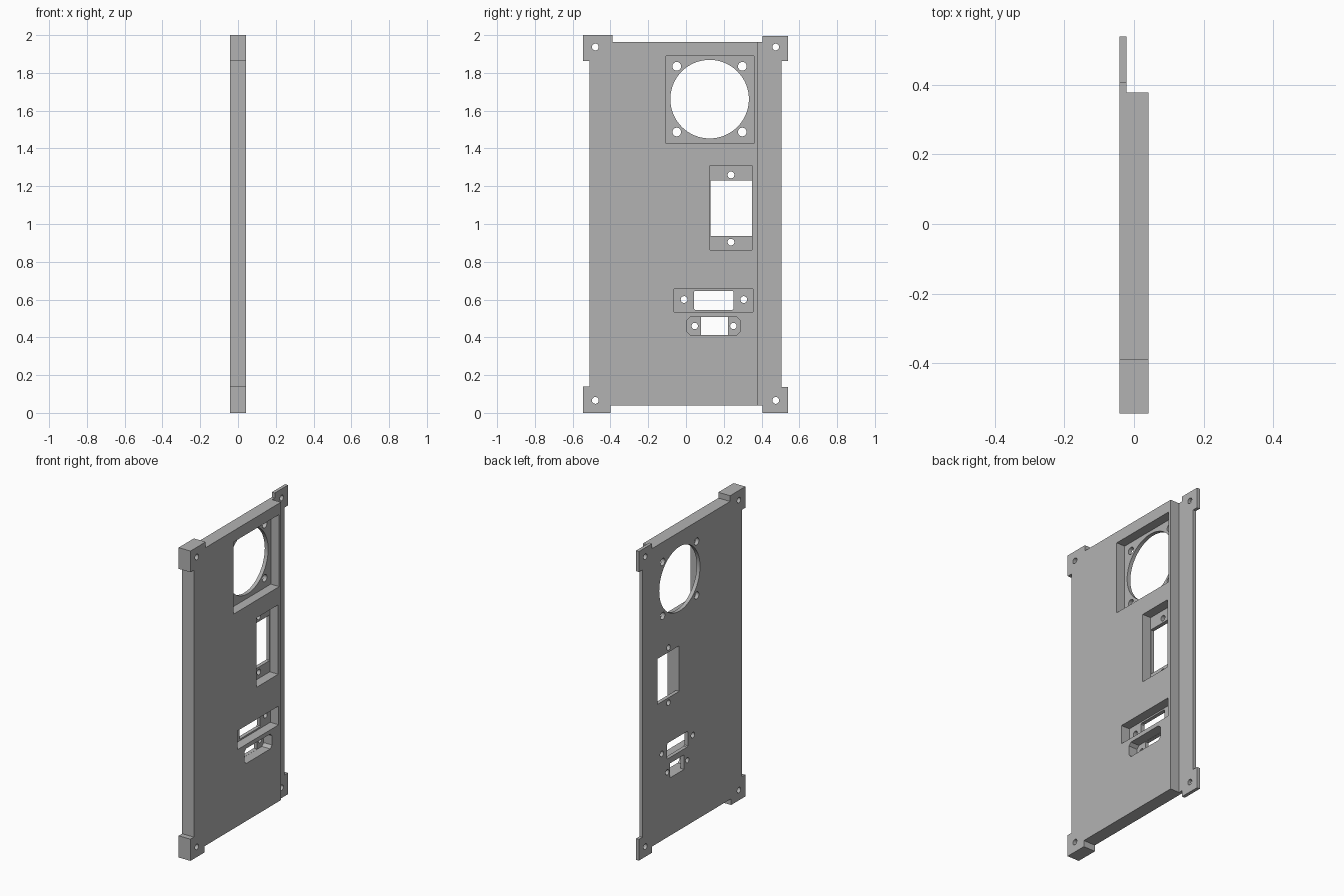
import bpy, bmesh, math

cube = bpy.data.objects.get("Cube")
if cube:
    bpy.data.objects.remove(cube, do_unlink=True)

BACK, FACE = -0.042, 0.042     # plate thickness along x
LIP = -0.021                   # face of the thin side flange
FLOOR = -0.018                 # floor of the recesses

grey = bpy.data.materials.new("plain grey")
grey.use_nodes = True
colour = (0.45, 0.45, 0.45, 1)
grey.diffuse_color = colour
grey.node_tree.nodes["Principled BSDF"].inputs["Base Color"].default_value = colour


def prism(name, outline, x0, x1):
    """Extrude a (y, z) outline from x0 to x1."""
    bm = bmesh.new()
    face = bm.faces.new([bm.verts.new((x0, y, z)) for y, z in outline])
    grown = bmesh.ops.extrude_face_region(bm, geom=[face])["geom"]
    moved = [v for v in grown if isinstance(v, bmesh.types.BMVert)]
    bmesh.ops.translate(bm, verts=moved, vec=(x1 - x0, 0, 0))
    bmesh.ops.recalc_face_normals(bm, faces=bm.faces)
    mesh = bpy.data.meshes.new(name)
    bm.to_mesh(mesh)
    bm.free()
    mesh.materials.append(grey)
    obj = bpy.data.objects.new(name, mesh)
    bpy.context.collection.objects.link(obj)
    return obj


def rect(y0, y1, z0, z1, c=0):
    """Rectangle outline with optional chamfered corners."""
    if not c:
        return [(y0, z0), (y1, z0), (y1, z1), (y0, z1)]
    return [(y0 + c, z0), (y1 - c, z0), (y1, z0 + c), (y1, z1 - c),
            (y1 - c, z1), (y0 + c, z1), (y0, z1 - c), (y0, z0 + c)]


def circle(y, z, r, n=24):
    return [(y + r * math.cos(math.tau * i / n), z + r * math.sin(math.tau * i / n))
            for i in range(n)]


# Plate outline with a tab at each corner
panel = prism("panel", [
    (-0.545, 0), (-0.4, 0), (-0.4, 0.04), (0.405, 0.04), (0.405, 0), (0.54, 0),
    (0.54, 0.137), (0.505, 0.137), (0.505, 1.863), (0.54, 1.863), (0.54, 1.995),
    (0.405, 1.995), (0.405, 1.963), (-0.39, 1.963), (-0.39, 2), (-0.545, 2),
    (-0.545, 1.863), (-0.51, 1.863), (-0.51, 0.14), (-0.545, 0.14)], BACK, FACE)


def cut(outline, depth=None):
    """Cut an outline down to a depth, or right through."""
    start = BACK - 0.05 if depth is None else depth
    cutter = prism("cutter", outline, start, FACE + 0.05)
    cutter.hide_render = True
    mod = panel.modifiers.new("cut", "BOOLEAN")
    mod.operation = "DIFFERENCE"
    mod.solver = "EXACT"
    mod.object = cutter
    bpy.context.view_layer.objects.active = panel
    bpy.ops.object.modifier_apply(modifier=mod.name)
    bpy.data.objects.remove(cutter, do_unlink=True)


# Thin flange along the back edge
cut(rect(0.378, 0.7, -0.1, 2.1), LIP)

# Corner mounting holes
for y in (-0.48, 0.475):
    for z in (0.066, 1.937):
        cut(circle(y, z, 0.018))

# Fan recess, opening and screw holes
cut(rect(-0.105, 0.36, 1.425, 1.89), FLOOR)
cut(circle(0.125, 1.661, 0.208, 64))
for y in (-0.049, 0.298):
    for z in (1.487, 1.835):
        cut(circle(y, z, 0.023))

# Power socket recess, window and screw holes
cut(rect(0.128, 0.35, 0.863, 1.311), FLOOR)
cut(rect(0.129, 0.349, 0.936, 1.23))
for z in (0.904, 1.26):
    cut(circle(0.238, z, 0.018))

# Wide connector recess, window and screw holes
cut(rect(-0.063, 0.355, 0.535, 0.656), FLOOR)
cut(rect(0.042, 0.252, 0.545, 0.646, 0.006))
for y in (-0.01, 0.306):
    cut(circle(y, 0.6, 0.018))

# Narrow connector recess with cut corners, window and screw holes
cut(rect(0.005, 0.287, 0.412, 0.508, 0.018), FLOOR)
cut(rect(0.08, 0.222, 0.413, 0.507))
for y in (0.046, 0.251):
    cut(circle(y, 0.46, 0.017))

# Smooth hole walls, sharp edges elsewhere
panel.select_set(True)
bpy.context.view_layer.objects.active = panel
bpy.ops.object.shade_smooth_by_angle(angle=math.radians(30))
